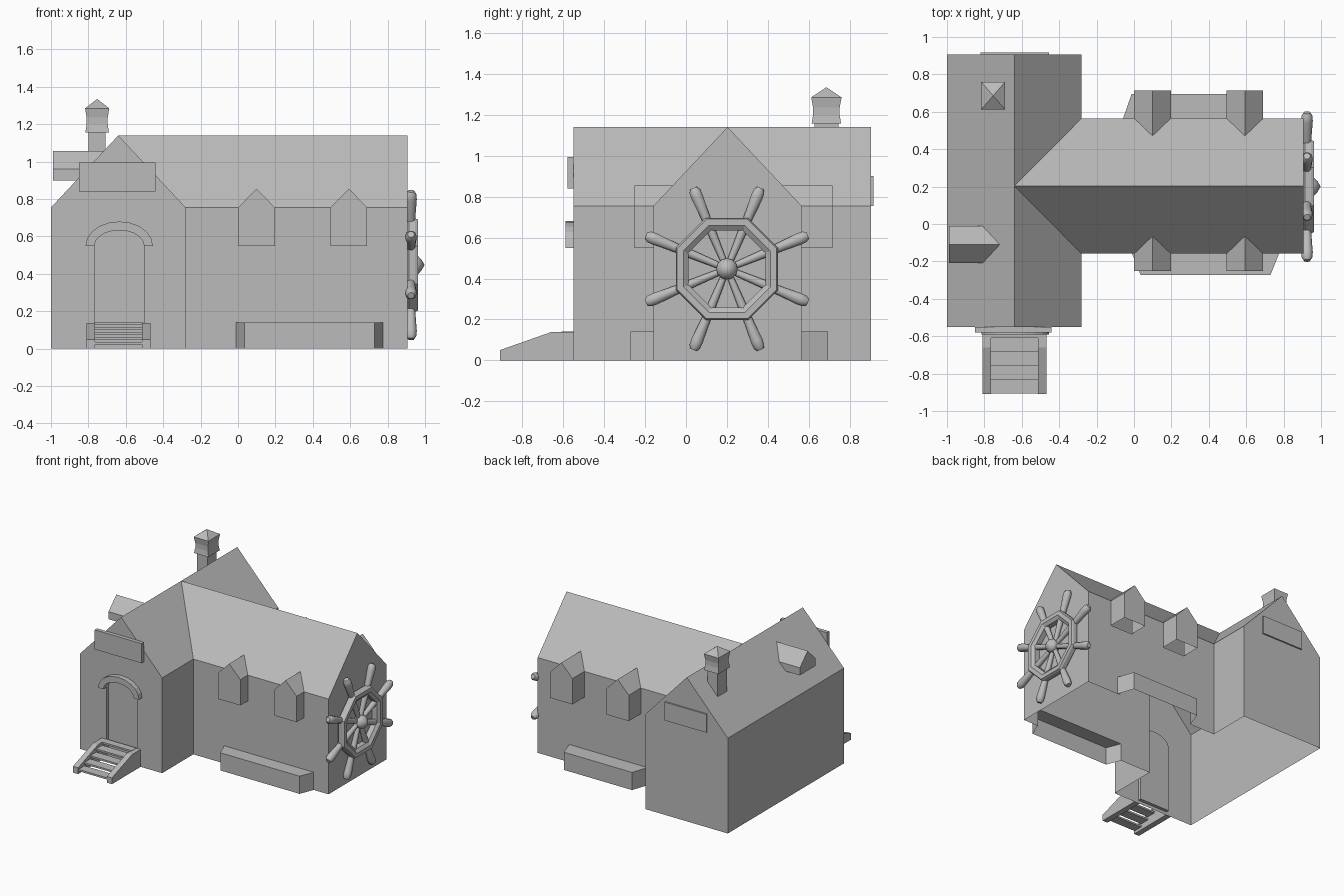
import bpy, bmesh, math
from mathutils import Vector, Matrix

cube = bpy.data.objects.get("Cube")
if cube:
    bpy.data.objects.remove(cube)

GREY = (0.5, 0.5, 0.5, 1)
stone = bpy.data.materials.new("plain grey")
stone.use_nodes = True
stone.diffuse_color = GREY
stone.node_tree.nodes["Principled BSDF"].inputs["Base Color"].default_value = GREY


def finish(name, bm, smooth=False):
    bmesh.ops.recalc_face_normals(bm, faces=bm.faces)
    mesh = bpy.data.meshes.new(name)
    bm.to_mesh(mesh)
    bm.free()
    mesh.materials.append(stone)
    ob = bpy.data.objects.new(name, mesh)
    bpy.context.scene.collection.objects.link(ob)
    if smooth:
        bpy.ops.object.select_all(action='DESELECT')
        ob.select_set(True)
        bpy.context.view_layer.objects.active = ob
        bpy.ops.object.shade_smooth_by_angle(angle=math.radians(40))
    return ob


def prism(name, profile, axis, a, b):
    """Extrude a 2D profile along an axis: x takes (y, z), y (x, z), z (x, y)."""
    place = {'x': lambda p: (a, p[0], p[1]), 'y': lambda p: (p[0], a, p[1]),
             'z': lambda p: (p[0], p[1], a)}[axis]
    bm = bmesh.new()
    face = bm.faces.new([bm.verts.new(place(p)) for p in profile])
    new = bmesh.ops.extrude_face_region(bm, geom=[face])["geom"]
    step = Vector([(b - a) * (axis == k) for k in 'xyz'])
    bmesh.ops.translate(bm, vec=step, verts=[v for v in new if isinstance(v, bmesh.types.BMVert)])
    return finish(name, bm)


def box(name, x0, x1, y0, y1, z0, z1):
    return prism(name, [(x0, y0), (x1, y0), (x1, y1), (x0, y1)], 'z', z0, z1)


def house(c, half, z0, eave, ridge):
    return [(c - half, z0), (c + half, z0), (c + half, eave), (c, ridge), (c - half, eave)]


def arc(cx, cz, r, rise, n=10):
    return [(cx + r * math.cos(math.pi * i / n), cz + rise * math.sin(math.pi * i / n))
            for i in range(n + 1)]


def combine(target, tool, operation):
    mod = target.modifiers.new("combine", 'BOOLEAN')
    mod.operation = operation
    mod.solver = 'EXACT'
    mod.object = tool
    bpy.context.view_layer.objects.active = target
    bpy.ops.object.modifier_apply(modifier=mod.name)
    bpy.data.objects.remove(tool)


def loft(name, sections, sides, matrix, smooth=False, turn=0.0, closed=False):
    """Skin rings of (radius, height) about local z; a zero radius makes a tip."""
    bm = bmesh.new()
    rings = []
    for r, h in sections:
        pts = [(r * math.cos(turn + math.tau * i / sides),
                r * math.sin(turn + math.tau * i / sides), h) for i in range(sides)]
        rings.append([bm.verts.new(matrix @ Vector(p)) for p in pts])
    pairs = list(zip(rings, rings[1:]))
    if closed:
        pairs.append((rings[-1], rings[0]))
    for low, high in pairs:
        for i in range(sides):
            j = (i + 1) % sides
            bm.faces.new((low[i], low[j], high[j], high[i]))
    if not closed:
        bm.faces.new(rings[0][::-1])
        bm.faces.new(rings[-1])
    bmesh.ops.remove_doubles(bm, verts=bm.verts, dist=1e-4)
    return finish(name, bm, smooth)


# Two gabled wings, dormers and planters joined in one building
building = prism("building", house(-0.64, 0.36, 0, 0.755, 1.14), 'y', -0.55, 0.905)
parts = [prism("long_wing", house(0.203, 0.362, 0, 0.755, 1.14), 'x', -0.64, 0.905),
         prism("side_dormer", house(-0.11, 0.098, 0.9, 0.96, 1.057), 'x', -0.99, -0.7)]
for side, face, wall, rim, d, left, right in (("front", -0.252, -0.159, -0.272, 1, -0.01, 0.775),
                                              ("back", 0.715, 0.565, 0.695, -1, -0.058, 0.63)):
    for x in (0.099, 0.593):
        parts.append(prism(side + "_dormer", house(x, 0.098, 0.55, 0.755, 0.855), 'y',
                           face, wall + 0.12 * d))
    inside = wall + 0.02 * d
    parts.append(prism(side + "_planter", [(left, inside), (left, wall), (left + 0.045, rim),
                                           (right - 0.045, rim), (right, wall), (right, inside)],
                       'z', 0, 0.14))
for part in parts:
    combine(building, part, 'UNION')

# Recessed arched doorway with its trim
DOOR = -0.635
inner = arc(DOOR, 0.55, 0.133, 0.083)
outer = arc(DOOR, 0.55, 0.18, 0.13)
doorway = prism("doorway", [(DOOR - 0.133, 0.025), (DOOR + 0.133, 0.025)] + inner, 'y', -0.6, -0.525)
combine(building, doorway, 'DIFFERENCE')
prism("door_arch", outer + inner[::-1], 'y', -0.59, -0.55)

# The building is a hollow shell, open underneath
bm = bmesh.new()
bm.from_mesh(building.data)
bmesh.ops.delete(bm, geom=[f for f in bm.faces if f.normal.z < -0.999], context='FACES')
bm.to_mesh(building.data)
bm.free()

# Blank boards on the gables
box("front_board", -0.85, -0.44, -0.58, -0.55, 0.84, 0.995)
box("back_board", -0.82, -0.455, 0.905, 0.917, 0.755, 0.9)

# Entrance stairs
rail = [(-0.55, 0), (-0.91, 0), (-0.91, 0.05), (-0.66, 0.138), (-0.55, 0.138)]
for side, x in (("right", -0.81), ("left", -0.513)):
    prism(side + "_stair_rail", rail, 'x', x, x + 0.045)
for i in range(5):
    y, z = -0.905 + 0.074 * i, 0.022 + 0.026 * i
    box(f"stair_tread_{i + 1}", -0.77, -0.505, y, min(y + 0.075, -0.55), z, z + 0.014)

# Chimney with a waisted pot and pyramid cap
box("chimney_shaft", -0.8, -0.708, 0.628, 0.745, 0.96, 1.17)
at = Matrix.Translation((-0.753, 0.686, 0)) @ Matrix.Diagonal((0.87, 1, 1, 1))
d = math.sqrt(2)
loft("chimney_pot", [(0.072 * d, 1.157), (0.065 * d, 1.2), (0.065 * d, 1.235), (0.074 * d, 1.285),
                     (0, 1.335)], 4, at, turn=math.pi / 4)

# Ship wheel on the end gable
hub = Matrix.Translation((0.925, 0.2, 0.447)) @ Matrix.Rotation(math.pi / 2, 4, 'Y')
k = 1 / math.cos(math.pi / 8)
loft("wheel_rim", [(0.235 * k, -0.022), (0.25 * k, -0.01), (0.25 * k, 0.022), (0.243 * k, 0.038),
                   (0.212 * k, 0.038), (0.188 * k, 0.02), (0.188 * k, -0.022)],
     8, hub, turn=math.pi / 8, closed=True)
loft("wheel_hub", [(0.045, -0.022), (0.052, 0.025), (0.046, 0.04), (0.03, 0.055), (0, 0.073)], 12, hub, True)
for i in range(8):
    aim = hub @ Matrix.Rotation(math.pi / 8 + i * math.pi / 4, 4, 'Z') @ Matrix.Rotation(math.pi / 2, 4, 'Y')
    loft(f"wheel_spoke_{i + 1}", [(0.016, 0.03), (0.023, 0.21)], 10, aim, True)
    loft(f"wheel_handle_{i + 1}", [(0.022, 0.24), (0.025, 0.3), (0.031, 0.38), (0.029, 0.41), (0.018, 0.428)],
         10, aim, True)
